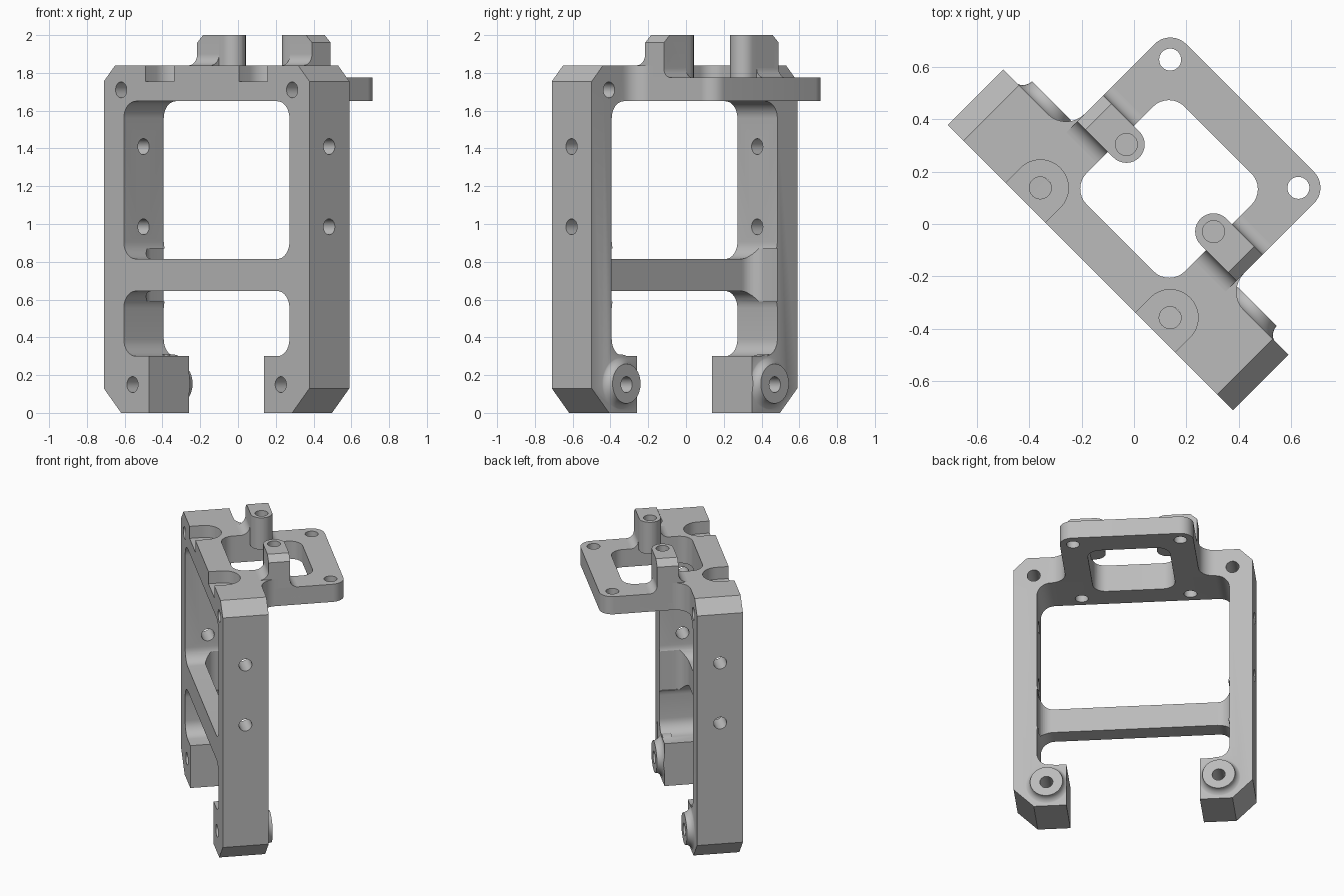
import bpy, bmesh, math
from mathutils import Vector, Matrix

cube = bpy.data.objects.get("Cube")
if cube:
    bpy.data.objects.remove(cube, do_unlink=True)

grey = bpy.data.materials.new("plain grey")
grey.use_nodes = True
grey.diffuse_color = (0.5, 0.5, 0.5, 1)
grey.node_tree.nodes["Principled BSDF"].inputs["Base Color"].default_value = (0.5, 0.5, 0.5, 1)

# Axis maps: profile (a, b) plus extrusion depth d -> local (u, v, z)
ALONG = {"u": lambda a, b, d: (d, a, b),
         "v": lambda a, b, d: (a, d, b),
         "z": lambda a, b, d: (a, b, d)}


def rounded(points, steps=8):
    """Replace corners given as (a, b, radius) by tangent arcs."""
    out = []
    for i, p in enumerate(points):
        c = Vector(p[:2])
        if len(p) < 3:
            out.append(c)
            continue
        d1 = (Vector(points[i - 1][:2]) - c).normalized()
        d2 = (Vector(points[(i + 1) % len(points)][:2]) - c).normalized()
        half = d1.angle(d2) / 2
        mid = c + (d1 + d2).normalized() * p[2] / math.sin(half)
        start = c + d1 * p[2] / math.tan(half) - mid
        end = c + d2 * p[2] / math.tan(half) - mid
        turn = math.atan2(start.x * end.y - start.y * end.x, start.dot(end))
        out += [mid + Matrix.Rotation(turn * k / steps, 2) @ start for k in range(steps + 1)]
    return out


def make(name, bm):
    bmesh.ops.recalc_face_normals(bm, faces=bm.faces)
    mesh = bpy.data.meshes.new(name)
    bm.to_mesh(mesh)
    bm.free()
    mesh.materials.append(grey)
    obj = bpy.data.objects.new(name, mesh)
    bpy.context.collection.objects.link(obj)
    return obj


def prism(points, axis, lo, hi):
    bm = bmesh.new()
    pts = rounded(points)
    rings = [[bm.verts.new(ALONG[axis](p[0], p[1], d)) for p in pts] for d in (lo, hi)]
    for ring in rings:
        bm.faces.new(ring)
    for i in range(len(pts)):
        bm.faces.new((rings[0][i - 1], rings[0][i], rings[1][i], rings[1][i - 1]))
    return make("part", bm)


def box(a0, a1, b0, b1, axis, lo, hi, r=None):
    corners = [(a0, b0), (a1, b0), (a1, b1), (a0, b1)]
    return prism([c + (r,) if r else c for c in corners], axis, lo, hi)


def rod(a, b, r, axis, lo, hi, n=32):
    ring = [(a + r * math.cos(math.tau * i / n), b + r * math.sin(math.tau * i / n)) for i in range(n)]
    return prism(ring, axis, lo, hi)


def lathe(a, b, profile, n=48):
    """Stack of rings around an axis parallel to v; profile is (radius, v)."""
    bm = bmesh.new()
    rings = [[bm.verts.new((a + r * math.cos(math.tau * i / n), v, b + r * math.sin(math.tau * i / n)))
              for i in range(n)] for r, v in profile]
    bm.faces.new(rings[0])
    bm.faces.new(rings[-1])
    for lower, upper in zip(rings, rings[1:]):
        for i in range(n):
            bm.faces.new((lower[i - 1], lower[i], upper[i], upper[i - 1]))
    return make("part", bm)


def combine(target, tool, operation):
    mod = target.modifiers.new("combine", 'BOOLEAN')
    mod.operation, mod.object, mod.solver = operation, tool, 'EXACT'
    graph = bpy.context.evaluated_depsgraph_get()
    mesh = bpy.data.meshes.new_from_object(target.evaluated_get(graph))
    target.modifiers.clear()
    target.data = mesh
    bpy.data.objects.remove(tool, do_unlink=True)


def add(tool):
    combine(frame, tool, 'UNION')


def cut(tool):
    combine(frame, tool, 'DIFFERENCE')


def mirrored(half):
    """Close a right-hand outline with its mirror image."""
    return half + [(-p[0],) + tuple(p[1:]) for p in reversed(half)]


FRONT, BACK, TOP, PLATE, UNDER = -0.235, 0.064, 1.84, 1.775, 1.65

# Upright frame with open foot gap
frame = prism(mirrored([(0.62, 0.645, 0.09), (0.62, 0.3, 0.09), (0.43, 0.3), (0.43, 0), (0.64, 0),
                        (0.77, 0.13), (0.77, 1.755), (0.685, TOP)]), "v", FRONT, BACK)
frame.name = "frame"
cut(box(-0.62, 0.62, 0.815, UNDER, "v", -1, 1, 0.09))
# Crossbar is thinner than the legs
cut(box(-0.62, 0.62, -0.115, 0.5, "z", 0.59, 0.87, 0.08))

# Rear plate and the raised neck that joins it to the frame
add(prism(mirrored([(0.58, -0.05), (0.58, BACK), (0.43, BACK, 0.1), (0.43, 0.626, 0.085)]),
          "z", UNDER, PLATE))
add(prism(mirrored([(0.58, -0.05), (0.58, BACK), (0.43, BACK, 0.1), (0.43, 0.2)]),
          "z", UNDER + 0.01, TOP))
cut(box(-0.265, 0.265, -0.075, 0.453, "z", 1.5, 1.95, 0.085))

for s in (-1, 1):
    # Post: filleted web, rounded tip and outer chamfer
    u0, u1 = sorted((s * 0.265, s * 0.43))
    add(prism([(0.04, 1.7), (0.04, TOP), (0.124, TOP, 0.06), (0.124, 2), (0.264, 2),
               (0.264, PLATE, 0.05), (0.34, PLATE), (0.34, 1.7)], "u", u0, u1))
    tip, root = s * 0.165, s * 0.4
    add(prism([(root, 0.124), (tip, 0.124, 0.0699), (tip, 0.264, 0.0699), (root, 0.264)],
              "z", PLATE, 2))
    cut(prism([(s * 0.385, 2.01), (s * 0.385, 2), (s * 0.43, 1.96), (s * 0.5, 1.96), (s * 0.5, 2.01)],
              "v", 0, 0.4))
    cut(rod(s * 0.235, 0.194, 0.042, "z", 1.87, 2.1))
    # Plate corner hole
    cut(rod(s * 0.346, 0.541, 0.042, "z", 1.5, 1.9))
    # Open counterbore in the top edge
    n0, n1 = s * 0.35 - 0.107, s * 0.35 + 0.107
    cut(prism([(n0, -0.4), (n1, -0.4), (n1, -0.048, 0.1069), (n0, -0.048, 0.1069)], "z", 1.755, 1.9))
    cut(rod(s * 0.35, -0.155, 0.042, "z", 1.6, 1.8))
    # Flared foot boss
    flare = [(0.155 - 0.05 * math.sin(t * math.pi / 12), 0.11 - 0.05 * math.cos(t * math.pi / 12))
             for t in range(7)]
    add(lathe(s * 0.555, 0.155, [(0.155, 0.0)] + flare))
    # Foot, upper and side holes
    cut(rod(s * 0.555, 0.15, 0.042, "v", -1, 1))
    cut(rod(s * 0.64, 1.71, 0.042, "v", -1, 1))
    for z in (0.985, 1.41):
        u0, u1 = sorted((s * 0.5, s * 0.9))
        cut(rod(-0.087, z, 0.042, "u", u0, u1))

# Trim the bosses flush with the foot gap
cut(box(-0.43, 0.43, -0.5, 0.3, "v", -1, 1))

# Turn the part to its diagonal stance and shade
frame.data.transform(Matrix.Rotation(-math.pi / 4, 4, 'Z'))
frame.data.materials.clear()
frame.data.materials.append(grey)
for f in frame.data.polygons:
    f.material_index = 0
bpy.ops.object.select_all(action='DESELECT')
bpy.context.view_layer.objects.active = frame
frame.select_set(True)
bpy.ops.object.shade_smooth_by_angle(angle=math.radians(25))
